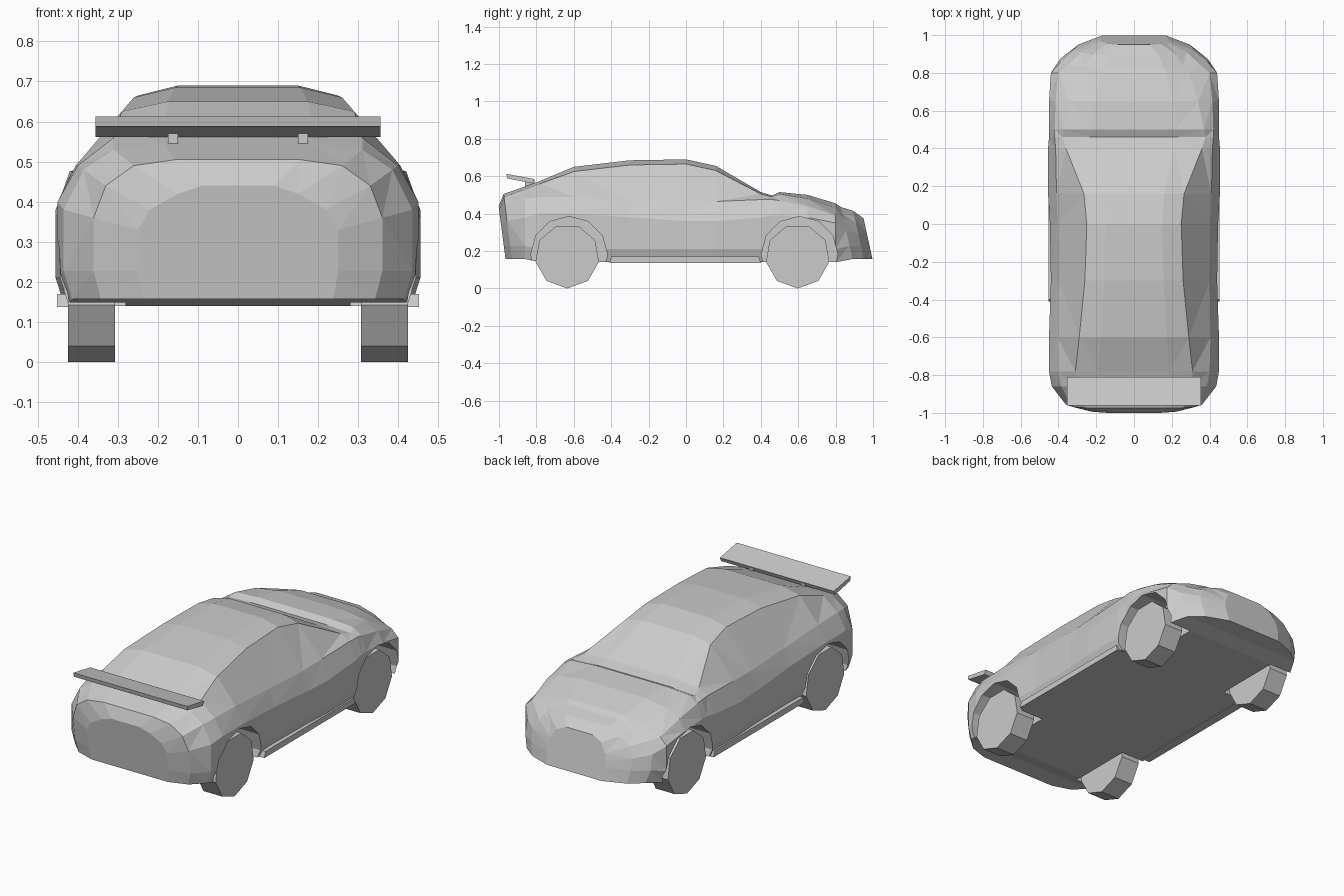
import bpy, bmesh, math
from mathutils import Matrix

if "Cube" in bpy.data.objects:
    bpy.data.objects.remove(bpy.data.objects["Cube"])

def make_object(name, bm):
    bmesh.ops.recalc_face_normals(bm, faces=bm.faces)
    mesh = bpy.data.meshes.new(name)
    bm.to_mesh(mesh)
    bm.free()
    obj = bpy.data.objects.new(name, mesh)
    bpy.context.collection.objects.link(obj)
    return obj

def prism(name, profile, x0, x1):
    """Extrude a (y, z) profile along x."""
    bm = bmesh.new()
    face = bm.faces.new([bm.verts.new((x0, y, z)) for y, z in profile])
    new = bmesh.ops.extrude_face_region(bm, geom=[face])["geom"]
    bmesh.ops.translate(bm, vec=(x1 - x0, 0, 0),
                        verts=[g for g in new if isinstance(g, bmesh.types.BMVert)])
    return make_object(name, bm)

def disc(name, sides, radius, y, z, x0, x1):
    """Polygonal wheel shape along x with a corner pointing down."""
    pts = [(y + radius * math.sin(2 * math.pi * i / sides),
            z - radius * math.cos(2 * math.pi * i / sides)) for i in range(sides)]
    return prism(name, pts, x0, x1)

# Body stations from tail to nose:
# y, half width, waist z, shoulder x, shoulder z, roof edge x, roof edge z, top z
stations = [
    (-.965, .25, .33, .22, .38, .15, .42, .44),
    (-.93, .36, .36, .33, .44, .26, .49, .505),
    (-.86, .435, .38, .385, .48, .31, .53, .545),
    (-.78, .45, .40, .40, .49, .31, .56, .575),
    (-.60, .45, .40, .405, .49, .29, .625, .65),
    (-.30, .44, .38, .40, .47, .26, .66, .685),
    (0, .445, .36, .405, .46, .25, .665, .69),
    (.16, .455, .36, .41, .465, .265, .63, .655),
    (.40, .455, .38, .415, .475, .36, .505, .515),
    (.46, .45, .39, .42, .475, .38, .49, .497),
    (.50, .45, .39, .42, .47, .37, .505, .515),
    (.65, .45, .38, .415, .44, .34, .48, .50),
    (.80, .44, .35, .40, .39, .29, .43, .455),
    (.89, .39, .31, .35, .37, .26, .40, .435),
    (.95, .31, .29, .28, .345, .22, .385, .415),
    (.997, .18, .26, .17, .30, .14, .35, .375),
]
bm = bmesh.new()
rings = []
for y, w, zs, bx, bz, rx, rz, zt in stations:
    zb = .157 if abs(y) > .85 else .14
    lean = .22 if y > .85 else (.13 if y < -.9 else 0)
    half = [(w * .95, zb), (w, zb + .07), (w, zs), (bx, bz), (rx, rz), (rx * .6, zt)]
    loop = [(0, zb)] + half + [(0, zt)] + [(-x, z) for x, z in reversed(half)]
    rings.append([bm.verts.new((x, y - lean * (z - zb), z)) for x, z in loop])
n = len(rings[0])
for a, b in zip(rings, rings[1:]):
    for i in range(n):
        j = (i + 1) % n
        bm.faces.new((a[i], a[j], b[j], b[i]))
bm.faces.new(rings[0])
bm.faces.new(rings[-1])
bmesh.ops.triangulate(bm, faces=bm.faces[:])
body = make_object("car_body", bm)

# Wheels and wheel wells
axles = {"rear": -.635, "front": .597}
cutters = []
for end, y in axles.items():
    for side, s in (("left", -1), ("right", 1)):
        disc(f"{end}_{side}_wheel", 9, .172, y, .172, s * .307, s * .424)
        cutter = disc("wheel_well_cutter", 12, .205, y + .01, .18, s * .28, s * .6)
        cutter.hide_render = True
        cutters.append(cutter)
        mod = body.modifiers.new("wheel_well", "BOOLEAN")
        mod.operation = "DIFFERENCE"
        mod.solver = "EXACT"
        mod.object = cutter
bpy.context.view_layer.objects.active = body
for mod in list(body.modifiers):
    bpy.ops.object.modifier_apply(modifier=mod.name)
for cutter in cutters:
    bpy.data.objects.remove(cutter)

# Side skirts and wing struts
for side, s in (("left", -1), ("right", 1)):
    prism(f"{side}_side_skirt", [(-.41, .137), (.40, .137), (.39, .17), (-.40, .17)],
          s * .40, s * .452)
    prism(f"{side}_wing_strut", [(-.86, .52), (-.81, .53), (-.81, .58), (-.86, .58)],
          s * .15, s * .175)

# Rear wing
prism("rear_wing", [(-.96, .612), (-.955, .588), (-.82, .562), (-.81, .585)], -.355, .355)
